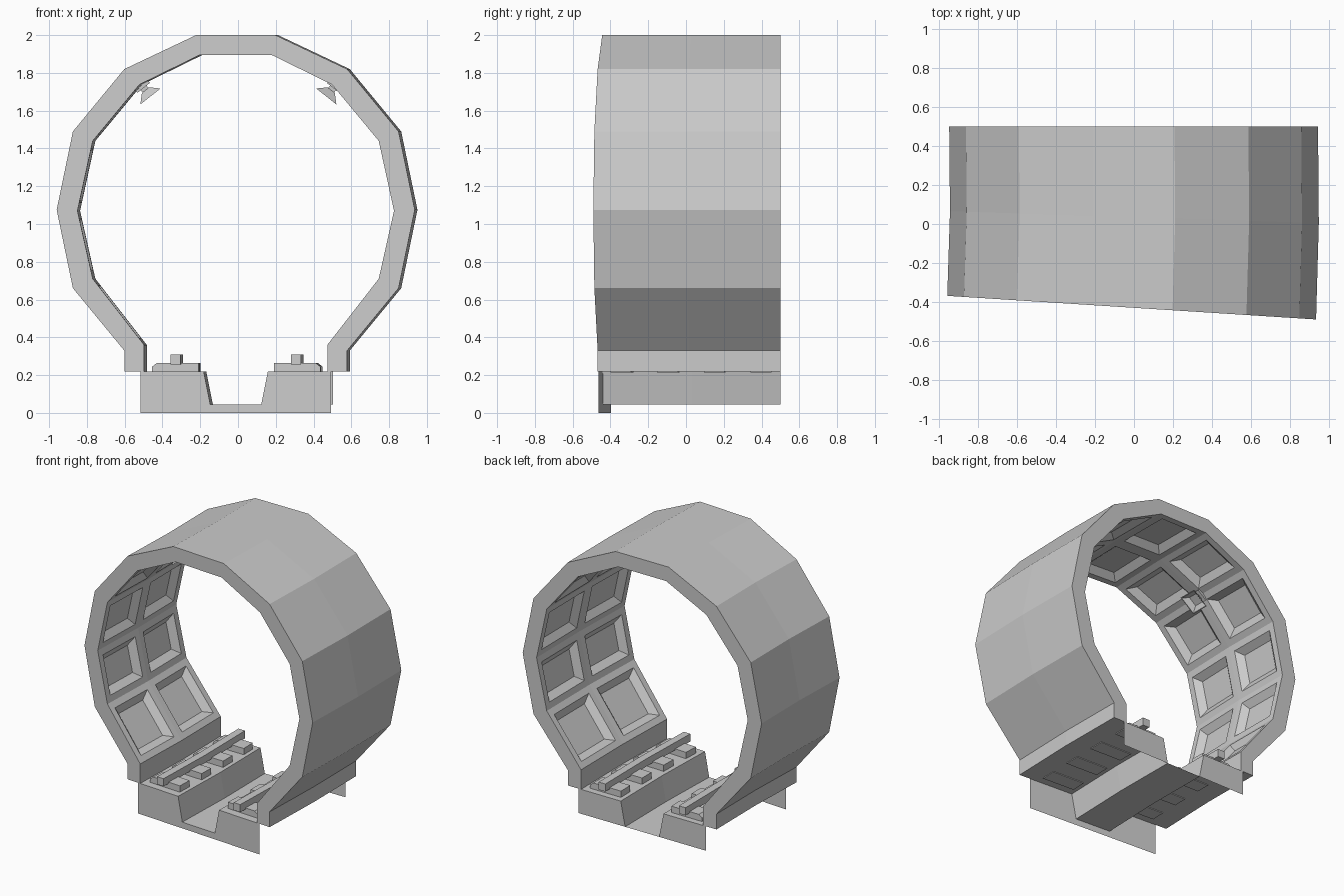
import bpy, bmesh
from mathutils import Vector

if "Cube" in bpy.data.objects:
    bpy.data.objects.remove(bpy.data.objects["Cube"])


def bend(u, z, t):
    """Map cross-section point (u, z) at path position t (0 back, 1 front) onto the curved tunnel."""
    cx = -0.002 + 0.026 * t - 0.036 * t * t
    return Vector((u + cx, 0.5 + t * (-0.93 - 0.064 * u), z))


def t_at(y):
    return (0.5 - y) / 0.93


def finish(bm, name, recalc=True):
    if recalc:
        bmesh.ops.recalc_face_normals(bm, faces=bm.faces)
    me = bpy.data.meshes.new(name)
    bm.to_mesh(me)
    bm.free()
    ob = bpy.data.objects.new(name, me)
    bpy.context.collection.objects.link(ob)
    return ob


def loft(bm, prof, ts, closed=True):
    """Sweep a profile through positions ts; returns side faces per profile edge."""
    rings = [[bm.verts.new(bend(u, z, t)) for u, z in prof] for t in ts]
    n = len(prof)
    sides = []
    for i in range(n if closed else n - 1):
        j = (i + 1) % n
        sides.append([bm.faces.new((a[i], a[j], b[j], b[i])) for a, b in zip(rings, rings[1:])])
    if closed:
        bm.faces.new(rings[0])
        bm.faces.new(rings[-1])
    return sides


def mirrored(prof, s):
    return [(s * u, z) for u, z in prof]


# Tunnel shell: half profiles from foot to crown
outer = [(0.59, 0.22), (0.59, 0.33), (0.862, 0.66), (0.948, 1.075), (0.862, 1.49), (0.59, 1.82), (0.21, 2.0)]
inner = [(0.485, 0.22), (0.485, 0.36), (0.757, 0.71), (0.838, 1.07), (0.757, 1.44), (0.51, 1.738), (0.19, 1.895)]


def arch(half):
    return half + mirrored(half, -1)[::-1]


bm = bmesh.new()
sides = loft(bm, arch(outer) + arch(inner)[::-1], (0, 0.5, 1))
bmesh.ops.recalc_face_normals(bm, faces=bm.faces)
# Coffered lining panels, two along each inner segment
panels = [f for s in sides[15:26] for f in s]
bmesh.ops.inset_individual(bm, faces=panels, thickness=0.045, depth=0, use_even_offset=True)
bmesh.ops.inset_individual(bm, faces=panels, thickness=0.045, depth=-0.04, use_even_offset=True)
finish(bm, "tunnel_shell", False)

# Track bed sheet with central trough
trough = [(-0.505, 0.22), (-0.17, 0.22), (-0.135, 0.045), (0.135, 0.045), (0.17, 0.22), (0.505, 0.22)]
bm = bmesh.new()
loft(bm, trough, (0, 0.5, 1), closed=False)
finish(bm, "track_bed")

# End plates below the track bed
bm = bmesh.new()
bm.faces.new([bm.verts.new(bend(u, z, 1)) for u, z in trough + [(0.505, 0), (-0.505, 0)]])
for s in (-1, 1):
    half = [(0.17, 0.22), (0.505, 0.22), (0.505, 0.045), (0.135, 0.045)]
    bm.faces.new([bm.verts.new(bend(u, z, 0)) for u, z in mirrored(half, s)])
finish(bm, "bed_end_plates")

# Sleepers and rails
sleeper = [(0.2, 0.215), (0.2, 0.265), (0.42, 0.265), (0.445, 0.245), (0.445, 0.215)]
rail = [(0.292, 0.255), (0.292, 0.31), (0.345, 0.31), (0.345, 0.255)]
for s, side in ((-1, "left"), (1, "right")):
    bm = bmesh.new()
    for y in (0.4, 0.16, -0.08, -0.32):
        loft(bm, mirrored(sleeper, s), (t_at(y + 0.053), t_at(y - 0.053)))
    finish(bm, "sleepers_" + side)
    bm = bmesh.new()
    loft(bm, mirrored(rail, s), (0, 0.5, 1))
    finish(bm, "rail_" + side)


# Lamps: base block and flared square shade on the upper seams
def frustum(bm, org, axis, side, d0, r0, d1, r1):
    yv = Vector((0, 1, 0))
    rings = [[bm.verts.new(org + axis * d + side * (a * r) + yv * (b * r))
              for a, b in ((-1, -1), (1, -1), (1, 1), (-1, 1))] for d, r in ((d0, r0), (d1, r1))]
    for i in range(4):
        j = (i + 1) % 4
        bm.faces.new((rings[0][i], rings[0][j], rings[1][j], rings[1][i]))
    bm.faces.new(rings[0])
    return bm.faces.new(rings[1])


for s, side in ((-1, "left"), (1, "right")):
    bm = bmesh.new()
    org = bend(s * 0.515, 1.738, 0.5)
    axis = Vector((-s * 0.62, 0, -0.785))
    across = Vector((0.785, 0, -s * 0.62))
    frustum(bm, org, axis, across, -0.02, 0.042, 0.022, 0.042)
    frustum(bm, org, axis, across, 0.02, 0.02, 0.04, 0.02)
    front = frustum(bm, org, axis, across, 0.038, 0.025, 0.08, 0.068)
    bmesh.ops.recalc_face_normals(bm, faces=bm.faces)
    bmesh.ops.inset_individual(bm, faces=[front], thickness=0.008, depth=0)
    bmesh.ops.inset_individual(bm, faces=[front], thickness=0.04, depth=-0.03)
    finish(bm, "lamp_" + side, False)
